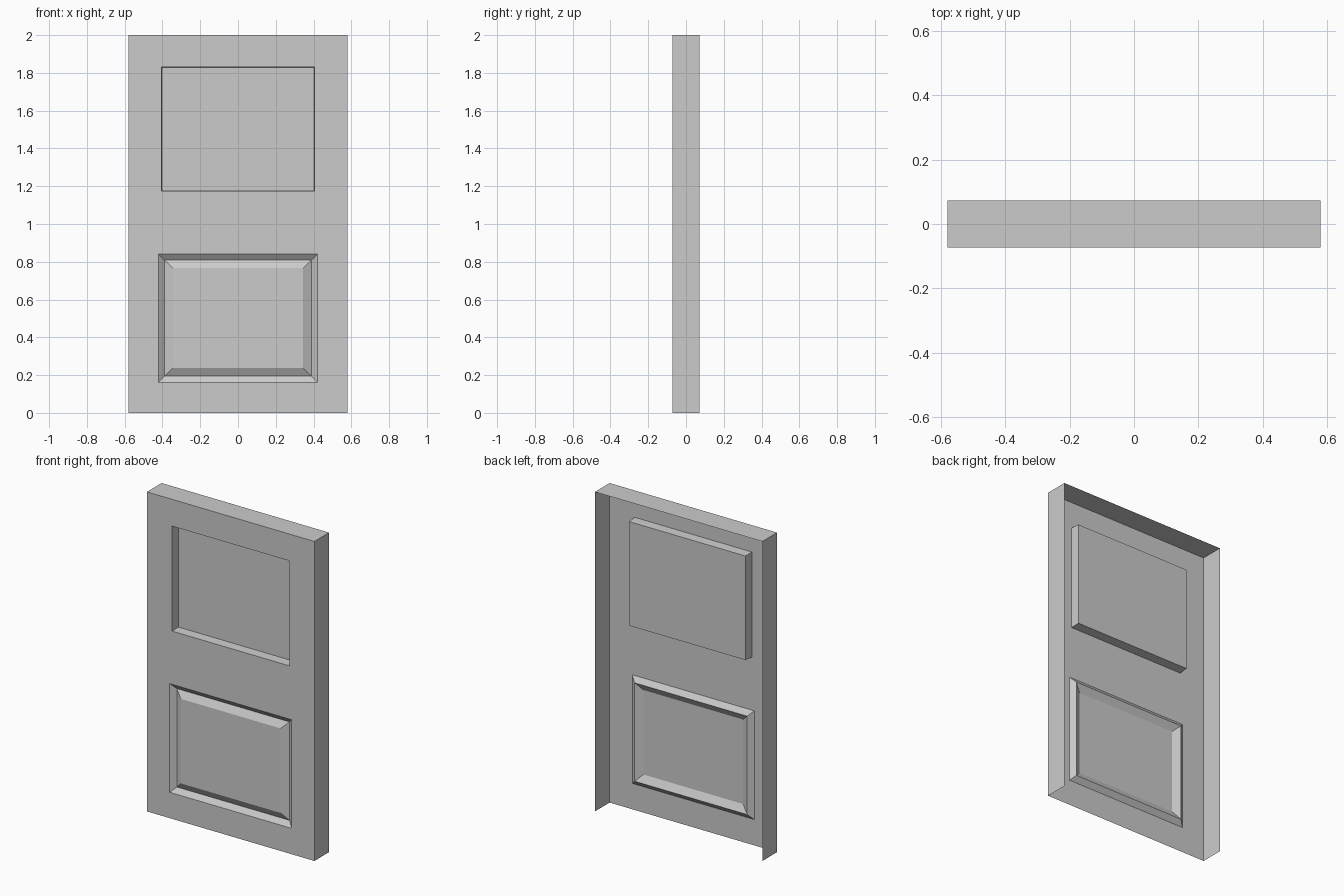
import bpy, bmesh

if "Cube" in bpy.data.objects:
    bpy.data.objects.remove(bpy.data.objects["Cube"])

HALF_W, HALF_D, HEIGHT, SPLIT = 0.58, 0.0725, 2.0, 1.01
FRONT = -HALF_D

bm = bmesh.new()


def ring(half_w, z0, z1, y):
    return [bm.verts.new((x, y, z)) for x, z in
            ((-half_w, z0), (half_w, z0), (half_w, z1), (-half_w, z1))]


def nested_panel(steps):
    """Join nested rectangles (half width, bottom, top, y) and cap the last."""
    rings = [ring(*s) for s in steps]
    for a, b in zip(rings, rings[1:]):
        for i in range(4):
            j = (i + 1) % 4
            bm.faces.new((a[i], a[j], b[j], b[i]))
    bm.faces.new(rings[-1])


# Upper half: frame with a sunken flat panel
nested_panel([(HALF_W, SPLIT, HEIGHT, FRONT),
              (0.406, 1.175, 1.832, FRONT),
              (0.403, 1.178, 1.829, FRONT + 0.06)])

# Lower half: frame with a V-groove around a raised panel
nested_panel([(HALF_W, 0.0, SPLIT, FRONT),
              (0.422, 0.162, 0.842, FRONT),
              (0.39, 0.194, 0.81, FRONT + 0.025),
              (0.345, 0.238, 0.767, FRONT)])
bmesh.ops.remove_doubles(bm, verts=bm.verts, dist=1e-5)

# Side and top returns; the back and bottom stay open
rim = [e for e in bm.edges if e.is_boundary and
       not all(v.co.z < 1e-5 for v in e.verts)]
out = bmesh.ops.extrude_edge_only(bm, edges=rim)
for v in out["geom"]:
    if isinstance(v, bmesh.types.BMVert):
        v.co.y = HALF_D

bmesh.ops.recalc_face_normals(bm, faces=bm.faces)
bm.faces.ensure_lookup_table()
if max(bm.faces, key=lambda f: f.calc_center_median().z).normal.z < 0:
    bmesh.ops.reverse_faces(bm, faces=bm.faces)

mesh = bpy.data.meshes.new("door_panel")
bm.to_mesh(mesh)
bm.free()
bpy.context.collection.objects.link(bpy.data.objects.new("door_panel", mesh))
